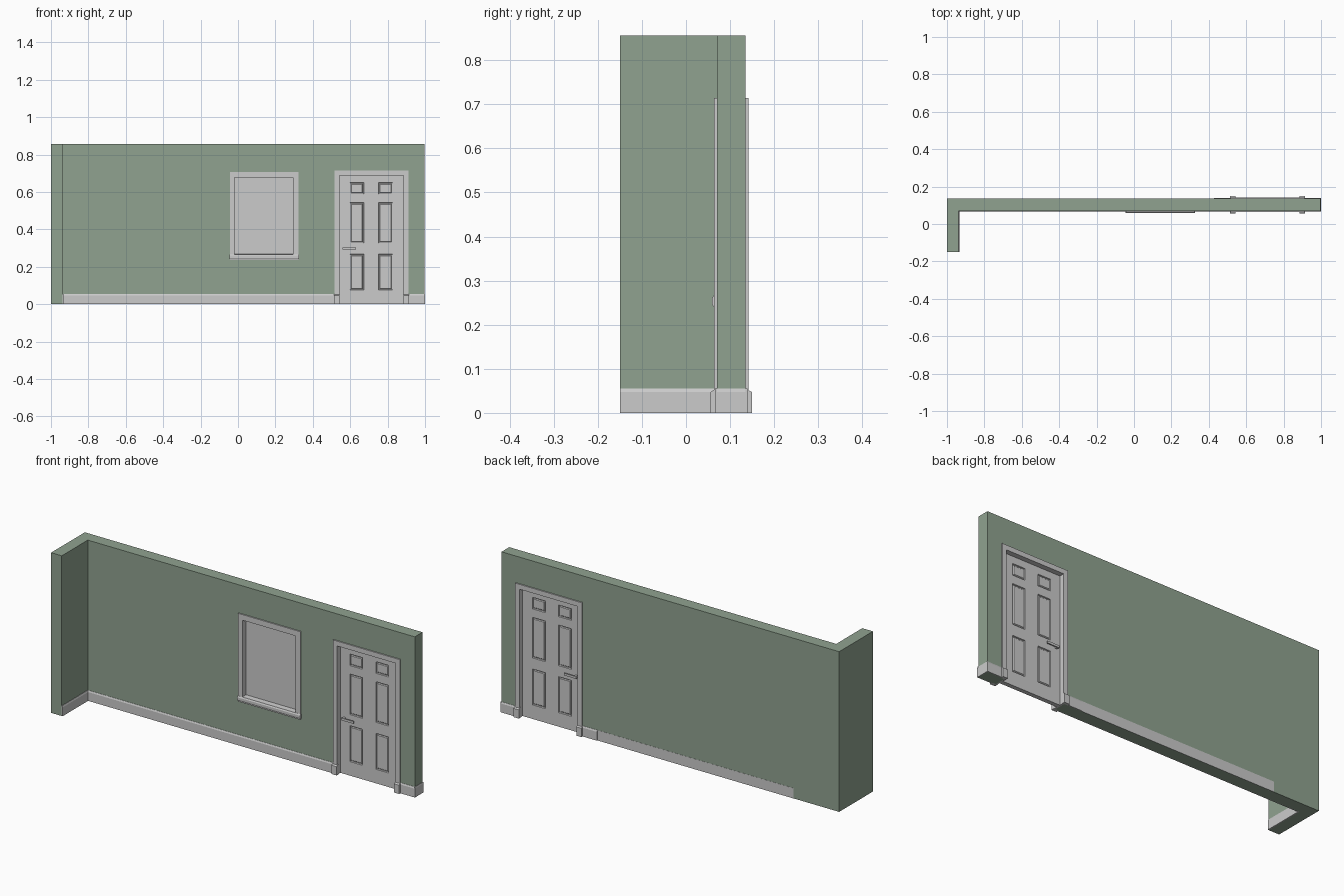
import bpy, bmesh
from mathutils import Vector

if "Cube" in bpy.data.objects:
    bpy.data.objects.remove(bpy.data.objects["Cube"])

green = bpy.data.materials.new("wall_green")
green.diffuse_color = (0.28, 0.365, 0.28, 1)
green.use_nodes = True
green.node_tree.nodes["Principled BSDF"].inputs["Base Color"].default_value = green.diffuse_color

H, YF, YB, YM = 0.856, 0.07, 0.135, 0.1025   # wall height, front, back, middle


def finish(name, bm, mat=None):
    bmesh.ops.recalc_face_normals(bm, faces=bm.faces[:])
    me = bpy.data.meshes.new(name)
    bm.to_mesh(me)
    bm.free()
    ob = bpy.data.objects.new(name, me)
    bpy.context.collection.objects.link(ob)
    if mat:
        me.materials.append(mat)
    return ob


def prism(name, pts, axis, a, b, mat=None):
    """Extrude a 2D outline along x (y,z pts), y (x,z pts) or z (x,y pts)."""
    bm = bmesh.new()
    i = "xyz".index(axis)
    verts = []
    for p in pts:
        c = list(p)
        c.insert(i, a)
        verts.append(bm.verts.new(c))
    f = bm.faces.new(verts)
    r = bmesh.ops.extrude_face_region(bm, geom=[f])
    move = Vector((0, 0, 0))
    move[i] = b - a
    bmesh.ops.translate(bm, vec=move, verts=[v for v in r["geom"] if isinstance(v, bmesh.types.BMVert)])
    return finish(name, bm, mat)


def box(name, x0, x1, y0, y1, z0, z1, mat=None):
    return prism(name, [(x0, z0), (x1, z0), (x1, z1), (x0, z1)], "y", y0, y1, mat)


def cut(ob, x0, x1, y0, y1, z0, z1):
    c = box("cutter", x0, x1, y0, y1, z0, z1)
    c.hide_render = True
    m = ob.modifiers.new("cut", "BOOLEAN")
    m.operation, m.solver, m.object = "DIFFERENCE", "EXACT", c
    bpy.context.view_layer.objects.active = ob
    bpy.ops.object.modifier_apply(modifier="cut")
    bpy.data.objects.remove(c)


def mirror_y(y):
    return 2 * YM - y


def skirting(name, x0, x1, out, wall, h=0.055):
    """Board with a chamfered top, its face at y=out, its back at y=wall."""
    mid = out + (wall - out) * 0.7
    prism(name, [(wall, 0), (out, 0), (out, h - 0.008), (mid, h), (wall, h)], "x", x0, x1)


# L-shaped wall with a through doorway and a blind window recess
wall = prism("wall", [(-1, -0.15), (-0.937, -0.15), (-0.937, YF), (0.996, YF),
                      (0.996, YB), (-1, YB)], "z", 0, H, green)
DX0, DX1, DZ = 0.542, 0.886, 0.688
cut(wall, DX0 - 0.008, DX1 + 0.008, 0, 0.2, -0.1, DZ + 0.008)
WX0, WX1, WZ0, WZ1 = -0.018, 0.295, 0.265, 0.676
cut(wall, WX0 - 0.008, WX1 + 0.008, 0, 0.105, WZ0 - 0.008, WZ1 + 0.008)


# Door jamb lining and casings
def arch(name, o, top, y0, y1):
    prism(name, [(DX0 - o, 0), (DX0 - o, DZ + top), (DX1 + o, DZ + top), (DX1 + o, 0),
                 (DX1, 0), (DX1, DZ), (DX0, DZ), (DX0, 0)], "y", y0, y1)


arch("door_jamb", 0.008, 0.008, YF, YB)
for side, f in (("front", lambda y: y), ("back", mirror_y)):
    arch(side + "_door_casing", 0.026, 0.026, *sorted((f(0.0635), f(YF))))
    # plinth blocks and skirting beside the door
    for lab, x in (("left", 0.514), ("right", 0.884)):
        skirting(f"{side}_{lab}_plinth", x, x + 0.03, f(0.0555), f(0.073))
    skirting(side + "_right_skirting", 0.912, 1.0, f(0.0655), f(YF))
skirting("front_skirting", -0.937, 0.516, 0.0655, YF)
skirting("back_skirting", 0.428, 0.516, mirror_y(0.0655), YB)
box("back_skirting_flush", -0.73, 0.428, YB - 0.003, YB + 0.0008, 0, 0.055)
prism("return_skirting", [(-0.937, 0), (-0.932, 0), (-0.932, 0.047), (-0.935, 0.055), (-0.937, 0.055)],
      "y", -0.15, YF)
prism("end_skirting", [(0.996, 0), (1, 0), (1, 0.047), (0.998, 0.055), (0.996, 0.055)],
      "y", 0.0655, mirror_y(0.0655))

# Door leaf: gridded slab with six recessed, raised-field panels on each face
xs = [DX0, 0.598, 0.673, 0.751, 0.827, DX1]
zs = [0, 0.075, 0.267, 0.326, 0.543, 0.588, 0.65, DZ]
Y0, Y1 = 0.091, 0.114
bm = bmesh.new()
panels = []
grids = [[[bm.verts.new((x, y, z)) for z in zs] for x in xs] for y in (Y0, Y1)]
for g in grids:
    for i in range(len(xs) - 1):
        for k in range(len(zs) - 1):
            f = bm.faces.new((g[i][k], g[i + 1][k], g[i + 1][k + 1], g[i][k + 1]))
            if i % 2 and k % 2:
                panels.append(f)


def rim(g):
    nx, nz = len(xs) - 1, len(zs) - 1
    return ([g[i][0] for i in range(nx)] + [g[nx][k] for k in range(nz)]
            + [g[i][nz] for i in range(nx, 0, -1)] + [g[0][k] for k in range(nz, 0, -1)])


ra, rb = rim(grids[0]), rim(grids[1])
for n in range(len(ra)):
    m = (n + 1) % len(ra)
    bm.faces.new((ra[n], ra[m], rb[m], rb[n]))
bmesh.ops.recalc_face_normals(bm, faces=bm.faces[:])
for thick, depth in ((0.003, -0.006), (0.005, 0), (0.005, 0.004)):
    bmesh.ops.inset_individual(bm, faces=panels, thickness=thick, depth=depth)
finish("door_leaf", bm)

# Lever handles on both faces
for side, f in (("front", lambda y: y), ("back", mirror_y)):
    box(side + "_handle_lever", 0.558, 0.63, *sorted((f(0.074), f(0.08))), 0.292, 0.304)
    box(side + "_handle_stem", 0.56, 0.572, *sorted((f(0.08), f(0.092))), 0.292, 0.304)

# Window: casing, lining, pane, sill
def ring(name, x0, x1, z0, z1, y0, y1):
    ob = box(name, x0, x1, y0, y1, z0, z1)
    cut(ob, WX0, WX1, 0, 0.2, WZ0, WZ1)


ring("window_casing", -0.044, 0.324, 0.235, 0.706, 0.0635, YF)
ring("window_lining", WX0 - 0.008, WX1 + 0.008, WZ0 - 0.008, WZ1 + 0.008, YF, 0.105)
box("window_pane", WX0, WX1, 0.093, 0.104, WZ0, WZ1)
prism("window_sill", [(0.07, 0.24), (0.0625, 0.24), (0.059, 0.247), (0.059, 0.259),
                      (0.0625, 0.265), (0.093, 0.267), (0.093, 0.264), (0.07, 0.262)], "x", WX0, WX1)
prism("window_sill_nose", [(0.07, 0.24), (0.0625, 0.24), (0.059, 0.247), (0.059, 0.259),
                           (0.0625, 0.266), (0.07, 0.266)], "x", -0.046, 0.326)
